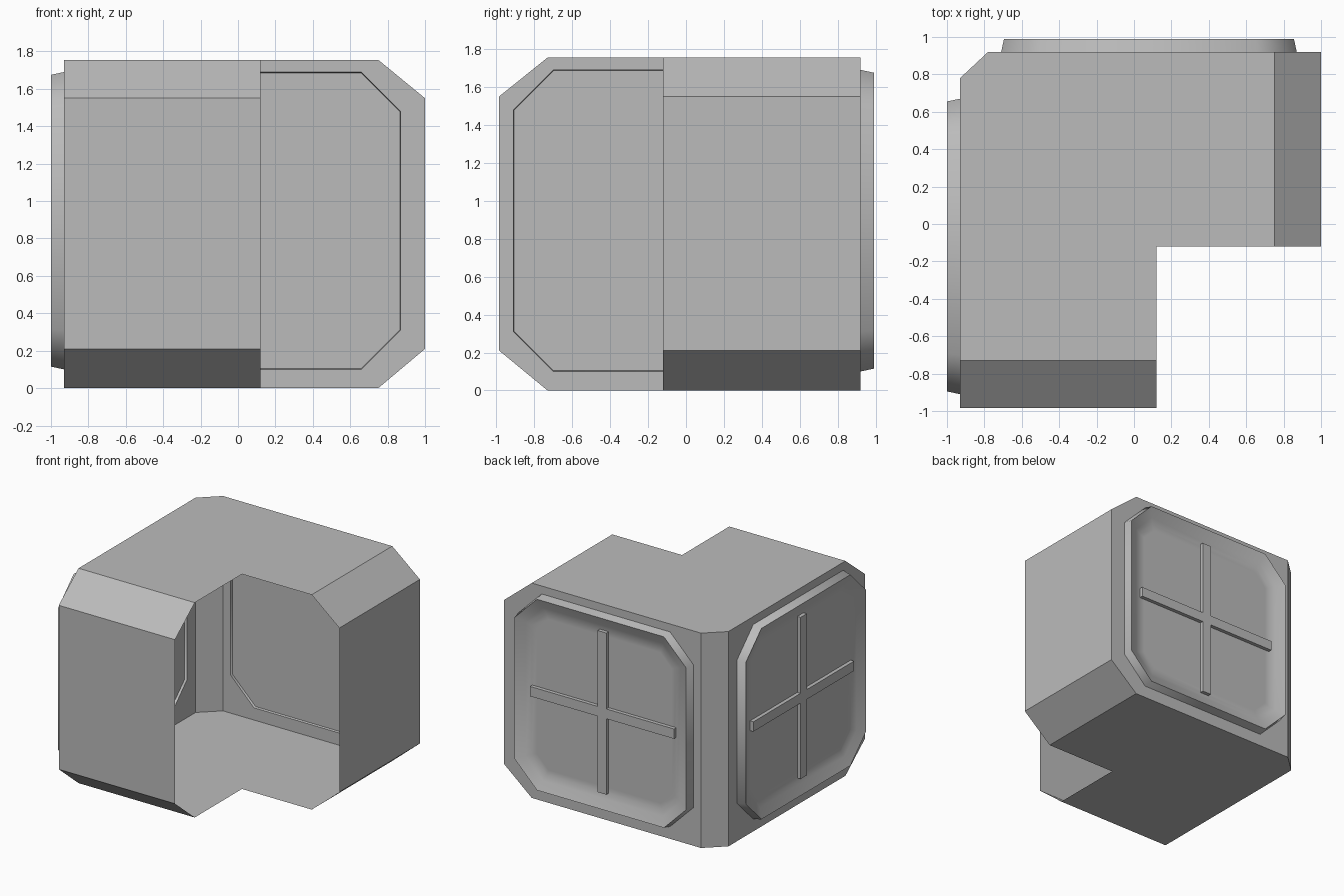
import bpy, bmesh, math
from mathutils import Vector

if "Cube" in bpy.data.objects:
    bpy.data.objects.remove(bpy.data.objects["Cube"], do_unlink=True)

grey = bpy.data.materials.new("plain_grey")
grey.use_nodes = True
colour = (0.5, 0.5, 0.5, 1)
grey.diffuse_color = colour
grey.node_tree.nodes["Principled BSDF"].inputs["Base Color"].default_value = colour

BACK, LEFT, HEIGHT = 0.92, -0.93, 1.755
WIN_Z, HALF_U, HALF_Z, CUT = 0.895, 0.79, 0.795, 0.21


def make_object(name, bm, smooth=None):
    mesh = bpy.data.meshes.new(name)
    bm.to_mesh(mesh)
    bm.free()
    mesh.materials.append(grey)
    obj = bpy.data.objects.new(name, mesh)
    bpy.context.collection.objects.link(obj)
    if smooth:
        bpy.ops.object.select_all(action='DESELECT')
        obj.select_set(True)
        bpy.context.view_layer.objects.active = obj
        bpy.ops.object.shade_smooth_by_angle(angle=math.radians(smooth))
    return obj


# Wall frames: u along the wall, z up, d outward
def on_back(u, z, d):
    return Vector((u, BACK + d, z))


def on_side(u, z, d):
    return Vector((LEFT - d, u, z))


def octagon(place, centre, inset=0, d=0):
    a, b, c = HALF_U - inset, HALF_Z - inset, CUT - 0.586 * inset
    pts = [(-a, c - b), (c - a, -b), (a - c, -b), (a, c - b),
           (a, b - c), (a - c, b), (c - a, b), (-a, b - c)]
    return [place(centre + u, WIN_Z + z, d) for u, z in pts]


def strip(bm, lower, upper, skip=()):
    n = len(lower)
    for i in range(n):
        if i not in skip:
            j = (i + 1) % n
            bm.faces.new((lower[i], lower[j], upper[j], upper[i]))


windows = {"back": (on_back, 0.08), "side": (on_side, -0.12)}

# L-shaped hollow shell, open on the two inner corner sides
bm = bmesh.new()
rings = []
for z, x_end, y_end in ((0, 0.75, -0.73), (0.21, 1, -0.985),
                        (1.55, 1, -0.985), (HEIGHT, 0.75, -0.73)):
    plan = [(LEFT, y_end), (0.12, y_end), (0.12, -0.12), (x_end, -0.12),
            (x_end, BACK), (-0.78, BACK), (LEFT, 0.78)]
    rings.append([bm.verts.new((x, y, z)) for x, y in plan])
for low, high in zip(rings, rings[1:]):
    strip(bm, low, high, skip=(1, 2, 4, 6))
bm.faces.new(rings[0][::-1])
bm.faces.new(rings[-1])

# Outer walls with octagonal window openings
for (place, centre), (near, far) in zip(windows.values(), ((5, 4), (0, 6))):
    outer = [rings[1][near], rings[0][near], rings[0][far], rings[1][far],
             rings[2][far], rings[3][far], rings[3][near], rings[2][near]]
    inner = [bm.verts.new(p) for p in octagon(place, centre)]
    strip(bm, outer, inner)
bmesh.ops.recalc_face_normals(bm, faces=bm.faces)
make_object("corridor_shell", bm)

for side, (place, centre) in windows.items():
    # Raised rim sloping down to a flat pane
    bm = bmesh.new()
    profile = ((0, 0), (0.015, 0.07), (0.09, 0.036), (0.135, 0.02), (0.18, 0.02))
    loops = [[bm.verts.new(p) for p in octagon(place, centre, inset, d)]
             for inset, d in profile]
    for a, b in zip(loops, loops[1:]):
        strip(bm, a, b)
    pane = bm.faces.new(loops[-1])
    bmesh.ops.recalc_face_normals(bm, faces=bm.faces)
    outward = place(0, 0, 1) - place(0, 0, 0)
    if pane.normal.dot(outward) < 0:
        bmesh.ops.reverse_faces(bm, faces=bm.faces)
    make_object(side + "_window_frame", bm, smooth=50)

    # Flat inner lining behind the rim
    bm = bmesh.new()
    lining = bm.faces.new([bm.verts.new(p) for p in octagon(place, centre, 0.004, 0.018)])
    lining.normal_update()
    if lining.normal.dot(outward) > 0:
        lining.normal_flip()
    make_object(side + "_window_lining", bm)

    # Crossing bars
    for label, hu, hz in (("upright", 0.04, 0.66), ("crossbar", 0.65, 0.04)):
        bm = bmesh.new()
        bmesh.ops.create_cube(bm, size=2)
        for v in bm.verts:
            u, d, z = v.co
            v.co = place(centre + u * hu, WIN_Z + z * hz, 0.035 + d * 0.015)
        bmesh.ops.recalc_face_normals(bm, faces=bm.faces)
        make_object(side + "_window_" + label, bm)
